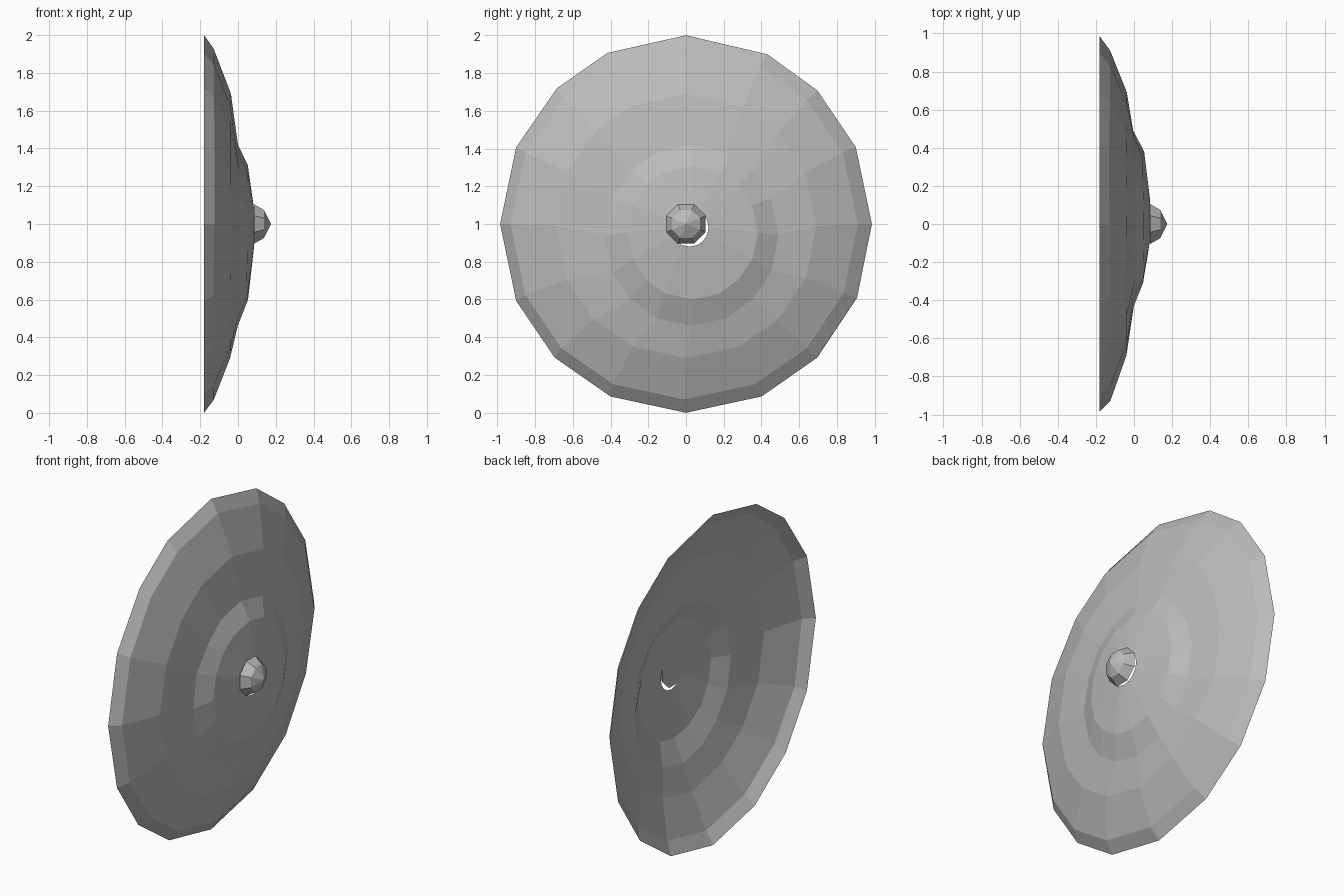
import bpy, bmesh, math, random

random.seed(4)
if "Cube" in bpy.data.objects:
    bpy.data.objects.remove(bpy.data.objects["Cube"], do_unlink=True)

grey = bpy.data.materials.new("dull_grey_metal")
grey.use_nodes = True
grey.diffuse_color = (0.5, 0.5, 0.5, 1)
grey.node_tree.nodes["Principled BSDF"].inputs["Base Color"].default_value = (0.5, 0.5, 0.5, 1)


def add_ring(bm, x, ry, rz, cy, cz, angles, dent=0.0):
    """A loop of vertices around the x axis, with optional hammered dents."""
    ring = []
    for a in angles:
        t = math.radians(a)
        dx = random.uniform(-dent, dent)
        ring.append(bm.verts.new((x + dx, cy + ry * math.cos(t), cz + rz * math.sin(t))))
    return ring


def bridge(bm, a, b):
    n = len(a)
    for i in range(n):
        j = (i + 1) % n
        bm.faces.new((a[i], a[j], b[j], b[i]))


def finish(bm, name):
    mesh = bpy.data.meshes.new(name)
    bm.to_mesh(mesh)
    bm.free()
    mesh.materials.append(grey)
    obj = bpy.data.objects.new(name, mesh)
    bpy.context.scene.collection.objects.link(obj)
    return obj


# Dished shield body: a thin open shell with uneven, hand-beaten rings
spokes = [0, 24, 45, 64, 90, 115, 134, 156, 180, 204, 225, 246, 270, 294, 315, 337]
# x, y radius, z radius, y centre, z centre, dent depth
profile = [
    (-0.18, 0.985, 1.0, 0, 1.0, 0),
    (-0.128, 0.92, 0.93, -0.01, 1.0, 0.004),
    (-0.04, 0.69, 0.70, 0, 0.99, 0.003),
    (0.0, 0.46, 0.48, 0.03, 0.94, 0.005),
    (0.05, 0.345, 0.355, 0.035, 0.955, 0.004),
    (0.085, 0.10, 0.10, 0.02, 0.98, 0),
]
bm = bmesh.new()
rings = [add_ring(bm, x, ry, rz, cy, cz, spokes, d) for x, ry, rz, cy, cz, d in profile]
for outer, inner in zip(rings, rings[1:]):
    bridge(bm, outer, inner)
finish(bm, "shield_dish")

# Faceted central boss over the middle hole
octagon = [22.5 + 45 * i for i in range(8)]
bm = bmesh.new()
base = add_ring(bm, 0.085, 0.113, 0.113, 0, 1, octagon)
shoulder = add_ring(bm, 0.138, 0.08, 0.08, 0, 1, octagon)
tip = bm.verts.new((0.175, 0, 1))
bridge(bm, base, shoulder)
for i in range(8):
    bm.faces.new((shoulder[i], shoulder[(i + 1) % 8], tip))
bm.faces.new(base[::-1])
finish(bm, "shield_boss")
